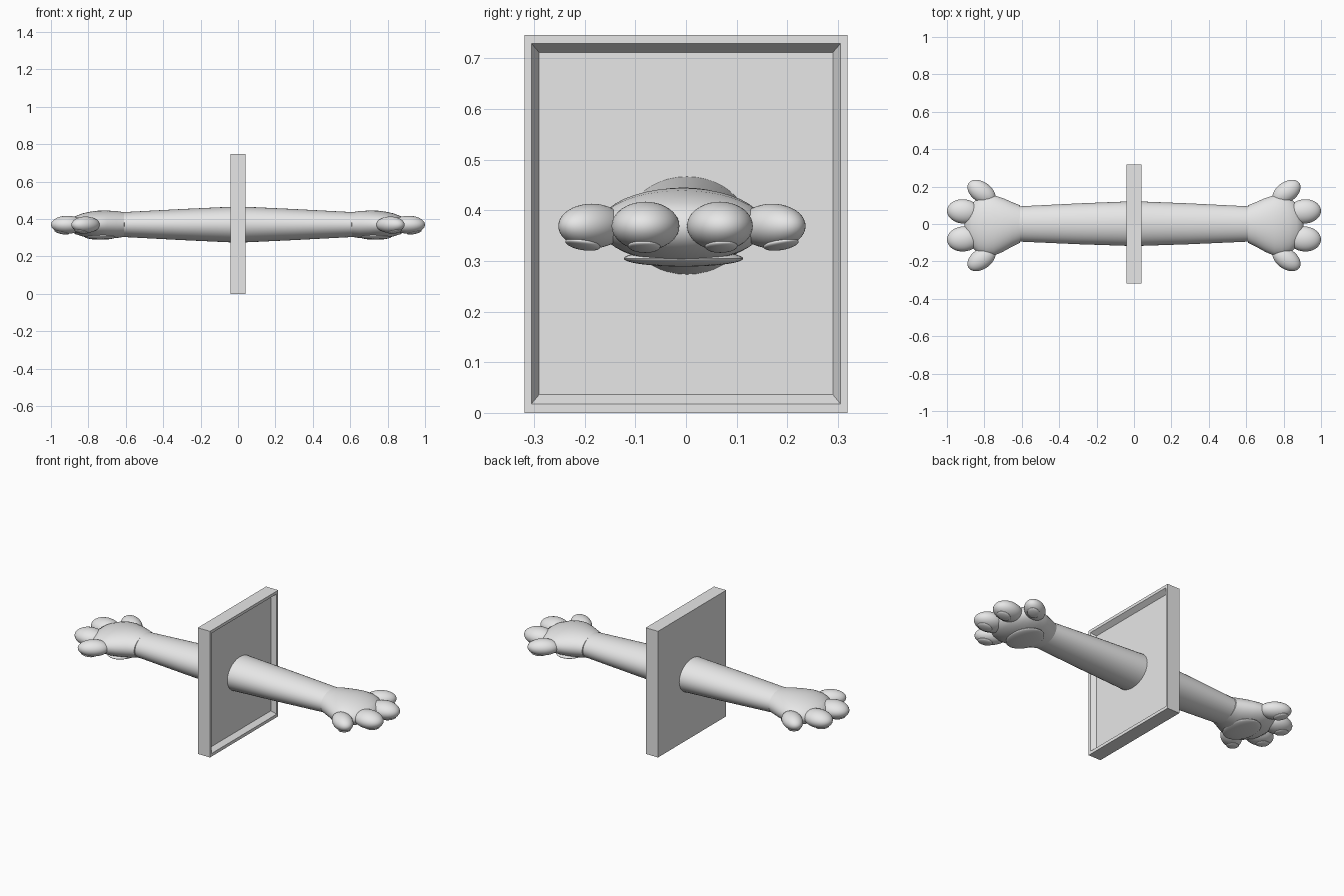
import bpy, bmesh, math
from mathutils import Matrix, Vector

if "Cube" in bpy.data.objects:
    bpy.data.objects.remove(bpy.data.objects["Cube"])

MID_Z = 0.37
grey = bpy.data.materials.new("light grey")
grey.diffuse_color = (0.8, 0.8, 0.8, 1)
grey.use_nodes = True
grey.node_tree.nodes["Principled BSDF"].inputs["Base Color"].default_value = grey.diffuse_color


def finish(name, bm, smooth=True):
    bmesh.ops.recalc_face_normals(bm, faces=bm.faces[:])
    mesh = bpy.data.meshes.new(name)
    bm.to_mesh(mesh)
    bm.free()
    mesh.materials.append(grey)
    obj = bpy.data.objects.new(name, mesh)
    bpy.context.collection.objects.link(obj)
    if smooth:
        bpy.ops.object.select_all(action="DESELECT")
        obj.select_set(True)
        bpy.context.view_layer.objects.active = obj
        bpy.ops.object.shade_smooth_by_angle(angle=math.radians(40))
    return obj


def loft(name, sections, side, sides=40):
    """Elliptical rings along x: (x, y radius, z radius, y centre, z centre)."""
    bm = bmesh.new()
    rings = []
    for x, ry, rz, cy, cz in sections:
        rings.append([bm.verts.new((side * x, cy + ry * math.cos(a), cz + rz * math.sin(a)))
                      for a in (2 * math.pi * i / sides for i in range(sides))])
    for a, b in zip(rings, rings[1:]):
        for i in range(sides):
            j = (i + 1) % sides
            bm.faces.new((a[i], a[j], b[j], b[i]))
    bm.faces.new(rings[0])
    bm.faces.new(rings[-1])
    return finish(name, bm)


def ellipsoid(name, centre, radii, side, turn=0, tilt=0):
    bm = bmesh.new()
    bmesh.ops.create_uvsphere(bm, u_segments=32, v_segments=20, radius=1)
    m = (Matrix.Diagonal((side, 1, 1, 1)) @ Matrix.Translation(Vector(centre))
         @ Matrix.Rotation(math.radians(turn), 4, "Z")
         @ Matrix.Rotation(math.radians(tilt), 4, "Y")
         @ Matrix.Diagonal((*radii, 1)))
    bmesh.ops.transform(bm, matrix=m, verts=bm.verts[:])
    return finish(name, bm)


# Framed panel: flat back, bevelled recess on the +x face
bm = bmesh.new()
loops = []
for x, hy, z0, z1 in ((-0.04, 0.319, 0, 0.746), (0.04, 0.319, 0, 0.746),
                      (0.04, 0.305, 0.018, 0.729), (0.012, 0.29, 0.036, 0.712)):
    loops.append([bm.verts.new((x, y, z)) for y, z in
                  ((-hy, z0), (hy, z0), (hy, z1), (-hy, z1))])
for a, b in zip(loops, loops[1:]):
    for i in range(4):
        j = (i + 1) % 4
        bm.faces.new((a[i], a[j], b[j], b[i]))
bm.faces.new(loops[0])
bm.faces.new(loops[-1])
finish("framed_panel", bm, smooth=False)

for side, label in ((1, "right"), (-1, "left")):
    # Tapered arm
    loft(label + "_arm", [(0.0, 0.12, 0.097, 0.002, MID_Z),
                          (0.3, 0.109, 0.083, 0.001, MID_Z),
                          (0.66, 0.092, 0.064, 0, MID_Z)], side)
    # Palm, flaring out and rounding off between the toes
    loft(label + "_palm", [(0.605, 0.085, 0.055, 0, MID_Z),
                           (0.61, 0.1, 0.066, 0, MID_Z),
                           (0.65, 0.118, 0.072, -0.002, MID_Z),
                           (0.70, 0.143, 0.075, -0.005, MID_Z),
                           (0.75, 0.162, 0.074, -0.008, MID_Z),
                           (0.79, 0.164, 0.070, -0.008, MID_Z - 0.001),
                           (0.83, 0.150, 0.062, -0.008, MID_Z - 0.002),
                           (0.87, 0.115, 0.048, -0.008, MID_Z - 0.003),
                           (0.895, 0.07, 0.03, -0.008, MID_Z - 0.003),
                           (0.905, 0.025, 0.01, -0.008, MID_Z - 0.003)], side)
    # Palm pad underneath
    ellipsoid(label + "_palm_pad", (0.735, -0.005, 0.305), (0.085, 0.118, 0.016), side)
    # Toes with small pads below
    for n, (x, y, length, width, height, turn) in enumerate((
            (0.815, 0.170, 0.085, 0.054, 0.044, 36), (0.912, 0.067, 0.088, 0.065, 0.048, 5),
            (0.912, -0.080, 0.088, 0.067, 0.048, -5), (0.815, -0.186, 0.085, 0.054, 0.044, -36))):
        ellipsoid(f"{label}_toe_{n + 1}", (x, y, MID_Z - 0.001),
                  (length, width, height), side, turn)
        c, s = math.cos(math.radians(turn)), math.sin(math.radians(turn))
        ellipsoid(f"{label}_toe_pad_{n + 1}",
                  (x + 0.03 * c, y + 0.03 * s, MID_Z - height + 0.007),
                  (0.04, 0.032, 0.010), side, turn, -12)
